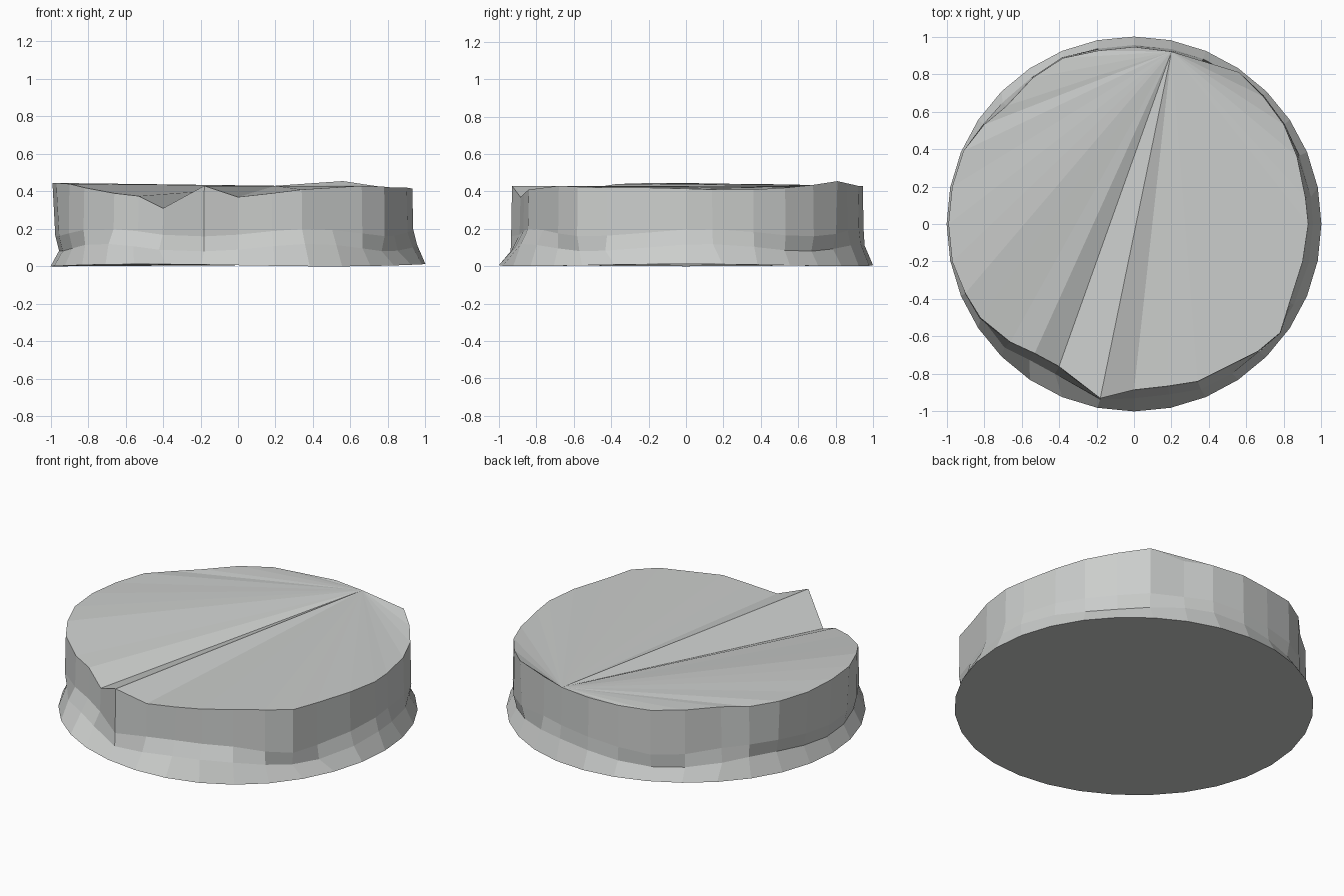
import bpy, bmesh, math

if "Cube" in bpy.data.objects:
    bpy.data.objects.remove(bpy.data.objects["Cube"])

# Broken top rim, counter-clockwise from +x: (x, y, z)
RIM = [(.93, 0, .415), (.915, .14, .41), (.87, .36, .41), (.80, .53, .42),
       (.69, .68, .435), (.56, .81, .455), (.36, .86, .425), (.20, .92, .43),
       (0, .945, .43), (-.19, .925, .425), (-.38, .885, .43), (-.54, .78, .435),
       (-.68, .63, .435), (-.80, .53, .43), (-.91, .39, .44), (-.97, .20, .44),
       (-.99, 0, .445), (-.97, -.20, .445), (-.90, -.37, .44), (-.82, -.50, .42),
       (-.66, -.63, .39), (-.53, -.69, .375), (-.40, -.76, .31), (-.18, -.93, .43),
       (0, -.885, .37), (.18, -.865, .39), (.34, -.84, .41), (.50, -.76, .42),
       (.66, -.68, .43), (.78, -.58, .425), (.83, -.42, .42), (.90, -.20, .42)]
N = len(RIM)
APEX = 7  # rim corner from which the creases of the top run


def ring(bm, points):
    return [bm.verts.new(p) for p in points]


def bridge(bm, low, high):
    for i in range(N):
        j = (i + 1) % N
        bm.faces.new((low[i], low[j], high[j], high[i]))


bm = bmesh.new()
base, foot, waist = [], [], []
for i, (x, y, z) in enumerate(RIM):
    a = math.tau * i / N
    base.append((math.cos(a), math.sin(a), .006 + .006 * math.cos(3 * a)))
    # chipped foot: pulled between the rim and the round base
    r = math.hypot(x, y)
    k = min(.955, r + .045) / r
    wob = .02 * math.sin(5 * a + 1)
    foot.append((x * k, y * k, .10 + wob))
    k = min(.975, r + .005) / r
    waist.append((x * k, y * k, .18 + wob))

rings = [ring(bm, p) for p in (base, foot, waist, RIM)]
for low, high in zip(rings, rings[1:]):
    bridge(bm, low, high)

# Flat underside and creased top
bm.faces.new(list(reversed(rings[0])))
top = rings[3]
for s in range(1, N - 1):
    bm.faces.new((top[APEX], top[(APEX + s) % N], top[(APEX + s + 1) % N]))
bmesh.ops.recalc_face_normals(bm, faces=bm.faces)

mesh = bpy.data.meshes.new("stone_disc")
bm.to_mesh(mesh)
bm.free()
stone = bpy.data.materials.new("pale grey stone")
stone.diffuse_color = (.60, .615, .605, 1)
stone.use_nodes = True
stone.node_tree.nodes["Principled BSDF"].inputs["Base Color"].default_value = stone.diffuse_color
mesh.materials.append(stone)
disc = bpy.data.objects.new("stone_disc", mesh)
bpy.context.collection.objects.link(disc)
